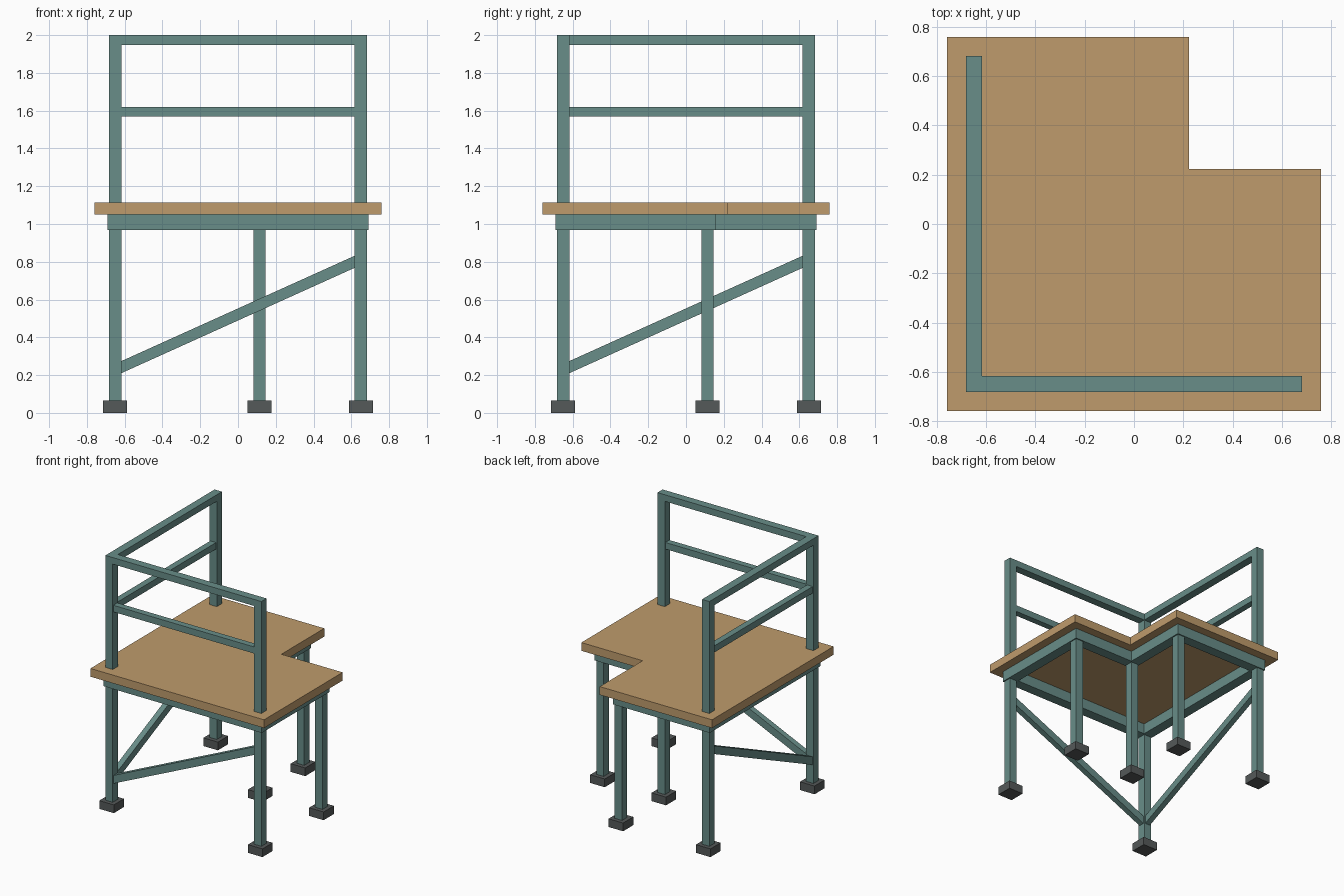
import bpy, bmesh, math
from mathutils import Vector

if "Cube" in bpy.data.objects:
    bpy.data.objects.remove(bpy.data.objects["Cube"])

def material(name, rgb):
    m = bpy.data.materials.new(name)
    m.diffuse_color = (*rgb, 1)
    m.use_nodes = True
    m.node_tree.nodes["Principled BSDF"].inputs["Base Color"].default_value = m.diffuse_color
    return m

STEEL = material("painted_steel", (0.14, 0.27, 0.25))
WOOD = material("wood", (0.52, 0.33, 0.15))
RUBBER = material("rubber", (0.09, 0.10, 0.10))

A, N = 0.65, 0.114          # leg lines: outer and at the notch
POST, FOOT = 0.064, 0.127
BEAM_Z, DECK_Z, DECK_TOP = 0.967, 1.05, 1.115

def finish(bm, name, mat):
    bmesh.ops.recalc_face_normals(bm, faces=bm.faces)
    me = bpy.data.meshes.new(name)
    bm.to_mesh(me)
    bm.free()
    me.materials.append(mat)
    ob = bpy.data.objects.new(name, me)
    bpy.context.collection.objects.link(ob)
    return ob

def box(name, lo, hi, mat):
    bm = bmesh.new()
    bmesh.ops.create_cube(bm, size=1)
    lo, hi = Vector(lo), Vector(hi)
    for v in bm.verts:
        v.co = (lo + hi) / 2 + v.co * (hi - lo)
    return finish(bm, name, mat)

def column(name, x, y, w, z0, z1, mat):
    return box(name, (x - w / 2, y - w / 2, z0), (x + w / 2, y + w / 2, z1), mat)

def extrude(bm, faces, h):
    ext = bmesh.ops.extrude_face_region(bm, geom=faces)["geom"]
    bmesh.ops.translate(bm, vec=(0, 0, h), verts=[g for g in ext if isinstance(g, bmesh.types.BMVert)])

def outline(bm, o, z):
    """L-shaped outline, offset outward by o from the leg lines."""
    a, n = A + o, N + o
    return [bm.verts.new((x, y, z)) for x, y in
            ((-a, -a), (a, -a), (a, n), (n, n), (n, a), (-a, a))]

# L-shaped deck
bm = bmesh.new()
extrude(bm, [bm.faces.new(outline(bm, 0.109, DECK_Z))], DECK_TOP - DECK_Z)
finish(bm, "deck", WOOD)

# beam ring under the deck
bm = bmesh.new()
outer, inner = outline(bm, 0.041, BEAM_Z), outline(bm, -0.041, BEAM_Z)
ring = [bm.faces.new((outer[i], outer[(i + 1) % 6], inner[(i + 1) % 6], inner[i])) for i in range(6)]
extrude(bm, ring, DECK_Z - BEAM_Z)
finish(bm, "deck_frame", STEEL)

# tall guard posts, short legs and their feet
tall = [(-A, -A), (A, -A), (-A, A)]
short = [(N, N), (A, N), (N, A)]
for x, y in tall + short:
    is_tall = (x, y) in tall
    column("guard_post" if is_tall else "leg", x, y, POST, 0.03,
           2.0 if is_tall else BEAM_Z + 0.02, STEEL)
    column("foot", x, y, FOOT, 0, 0.065, RUBBER)

# rails and diagonal braces on the front (x) and left (y) sides
E = A - POST / 2
def side_bar(name, z0, z1, height, width, axis):
    """Bar between two posts; z0 and z1 are its centre heights at each end."""
    bm = bmesh.new()
    bmesh.ops.create_cube(bm, size=1)
    for v in bm.verts:
        along, across, up = v.co
        z = z0 + (z1 - z0) * (along + 0.5) + up * height
        s, t = along * 2 * E, -A + across * width
        v.co = (s, t, z) if axis == "x" else (t, s, z)
    return finish(bm, name, STEEL)

for axis, side in (("x", "front"), ("y", "left")):
    side_bar(side + "_top_rail", 1.974, 1.974, 0.052, POST, axis)
    side_bar(side + "_mid_rail", 1.594, 1.594, 0.052, 0.05, axis)
    side_bar(side + "_brace", 0.242, 0.80, 0.064, 0.045, axis)
